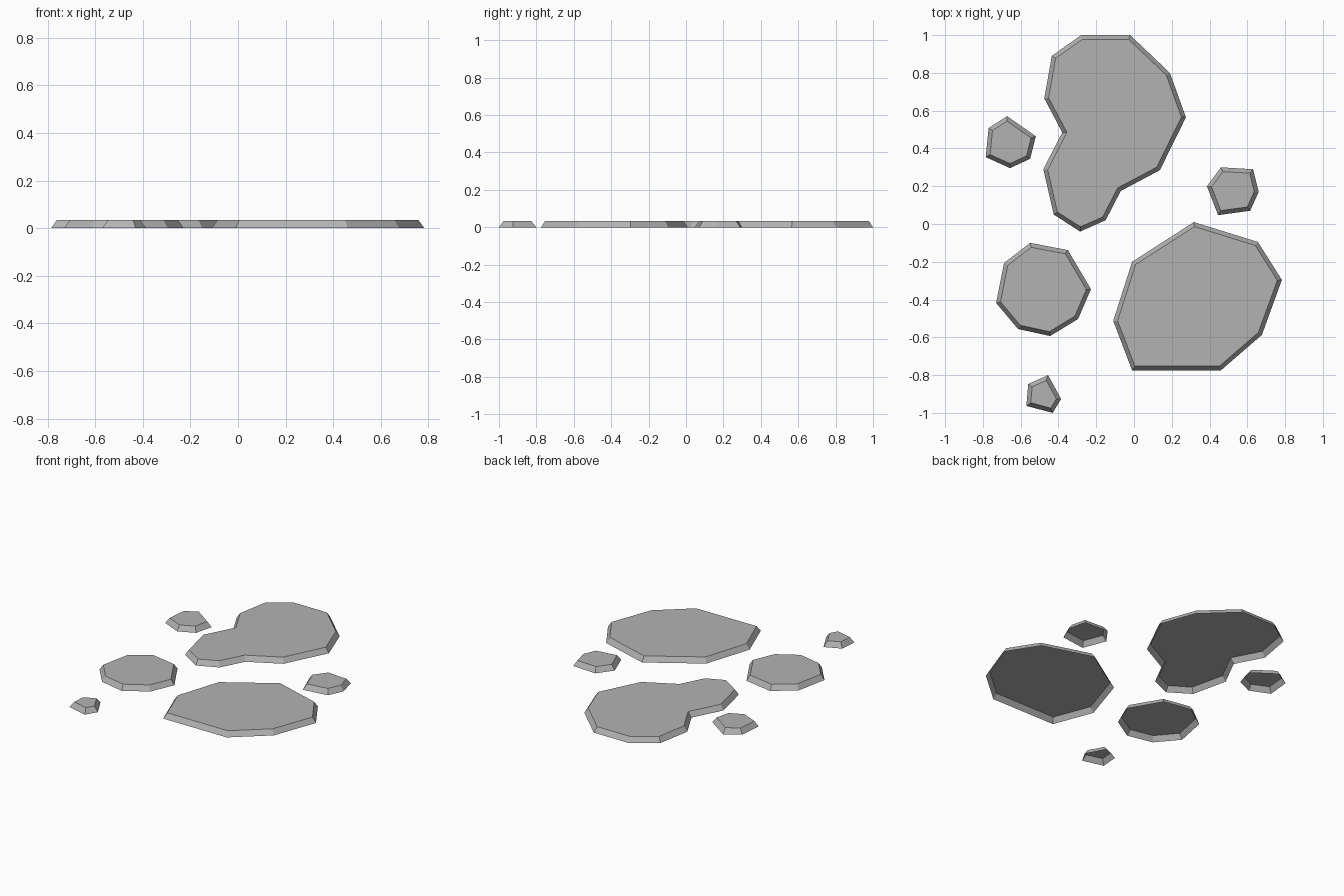
import bpy
import bmesh

HEIGHT = 0.034   # thickness of every stone
BEVEL = 0.022    # how far the top edge leans inward

# Remove the default object
default_cube = bpy.data.objects.get("Cube")
if default_cube:
    bpy.data.objects.remove(default_cube, do_unlink=True)


def make_material(name, colour):
    """Create one flat colour for the viewport and for renders."""
    material = bpy.data.materials.new(name)
    material.use_nodes = True
    material.diffuse_color = colour
    shader = material.node_tree.nodes["Principled BSDF"]
    shader.inputs["Base Color"].default_value = colour
    shader.inputs["Roughness"].default_value = 0.9
    return material


def make_stone(name, outline, material):
    """Raise a flat outline into an open-bottomed stone with sloping sides."""
    bm = bmesh.new()
    corners = [bm.verts.new((x, y, 0)) for x, y in outline]
    top = bm.faces.new(corners)
    top.normal_update()
    if top.normal.z < 0:
        top.normal_flip()

    # The inset ring becomes the sloping side walls
    bmesh.ops.inset_region(bm, faces=[top], thickness=BEVEL,
                           use_boundary=True, use_even_offset=True)
    for vert in top.verts:
        vert.co.z = HEIGHT

    mesh = bpy.data.meshes.new(name)
    bm.to_mesh(mesh)
    bm.free()
    mesh.materials.append(material)
    stone = bpy.data.objects.new(name, mesh)
    bpy.context.collection.objects.link(stone)
    return stone


stone_grey = make_material("stone grey", (0.45, 0.45, 0.45, 1))

# Ground-level outline of each stepping stone, clockwise from the back
outlines = {
    "curved_back_stone": [
        (-.28, 1), (-.02, 1), (.19, .8), (.275, .565), (.137, .285),
        (-.07, .175), (-.15, .02), (-.285, -.04), (-.425, .05),
        (-.48, .29), (-.38, .485), (-.475, .665), (-.435, .89)],
    "large_front_stone": [
        (.317, .01), (.656, -.095), (.783, -.296), (.677, -.587),
        (.46, -.775), (-.01, -.775), (-.11, -.513), (-.01, -.2)],
    "medium_right_stone": [
        (-.55, -.1), (-.35, -.138), (-.228, -.345), (-.296, -.503),
        (-.444, -.593), (-.614, -.556), (-.73, -.418), (-.688, -.206)],
    "small_right_stone": [
        (-.672, .571), (-.52, .465), (-.55, .345), (-.656, .296),
        (-.785, .354), (-.77, .508)],
    "small_left_stone": [
        (.46, .3), (.63, .29), (.66, .17), (.615, .07), (.445, .047),
        (.386, .2)],
    "tiny_front_stone": [
        (-.455, -.8), (-.386, -.926), (-.43, -1), (-.57, -.963),
        (-.56, -.847)],
}

for stone_name, stone_outline in outlines.items():
    make_stone(stone_name, stone_outline, stone_grey)
